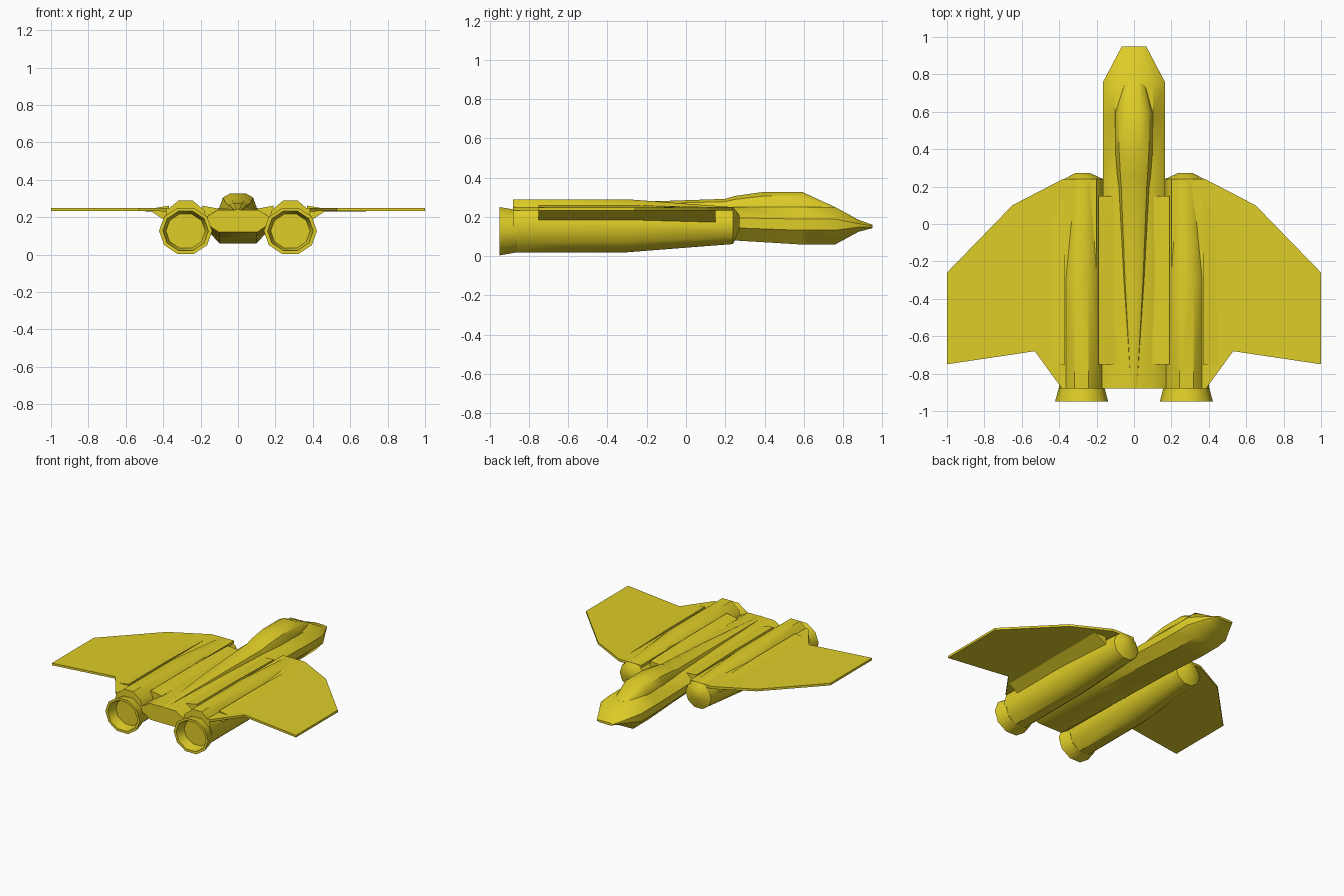
import bpy, bmesh, math

if "Cube" in bpy.data.objects:
    bpy.data.objects.remove(bpy.data.objects["Cube"])

# One yellow paint for the whole aircraft
yellow = bpy.data.materials.new("yellow paint")
yellow.diffuse_color = (0.74, 0.61, 0.02, 1)
yellow.use_nodes = True
yellow.node_tree.nodes["Principled BSDF"].inputs["Base Color"].default_value = yellow.diffuse_color


def finish(name, bm, angle=40):
    bmesh.ops.recalc_face_normals(bm, faces=bm.faces)
    me = bpy.data.meshes.new(name)
    bm.to_mesh(me)
    bm.free()
    me.materials.append(yellow)
    ob = bpy.data.objects.new(name, me)
    bpy.context.collection.objects.link(ob)
    bpy.ops.object.select_all(action='DESELECT')
    ob.select_set(True)
    bpy.context.view_layer.objects.active = ob
    bpy.ops.object.shade_smooth_by_angle(angle=math.radians(angle))
    return ob


def loft(name, rings, angle=40):
    """Skin a list of equal-length point rings and cap both ends."""
    bm = bmesh.new()
    vs = [[bm.verts.new(p) for p in r] for r in rings]
    n = len(vs[0])
    for a, b in zip(vs, vs[1:]):
        for i in range(n):
            j = (i + 1) % n
            bm.faces.new((a[i], a[j], b[j], b[i]))
    bm.faces.new(vs[0])
    bm.faces.new(vs[-1])
    return finish(name, bm, angle)


def mirror(ob):
    m = ob.modifiers.new("mirror", 'MIRROR')
    m.use_axis[0] = True


def decagon(y, rx, z0, z1, cx=0.28):
    zc, rz = (z0 + z1) / 2, (z1 - z0) / 2 / math.sin(math.radians(72))
    return [(cx + rx * math.cos(math.radians(36 * k)), y,
             zc + rz * math.sin(math.radians(36 * k))) for k in range(10)]


def symmetric(y, half):
    """Full ring from right-half (x, z) points, listed bottom to top."""
    return [(x, y, z) for x, z in half] + [(-x, y, z) for x, z in reversed(half)]


# Fuselage: y, half width, bottom, top
stations = [(0.95, 0.065, 0.143, 0.16), (0.88, 0.102, 0.125, 0.185),
            (0.76, 0.165, 0.06, 0.25), (0.58, 0.165, 0.06, 0.25),
            (0.25, 0.165, 0.08, 0.25), (-0.3, 0.17, 0.10, 0.25),
            (-0.88, 0.17, 0.12, 0.24)]
loft("fuselage", [symmetric(y, [(w * .6, b), (w, b + (t - b) * .38),
                                (w, b + (t - b) * .68), (w * .62, t)])
                  for y, w, b, t in stations])

# Canopy running back into a fading spine: y, half width, top
spine = [(0.77, 0.06, 0.245), (0.59, 0.10, 0.328), (0.40, 0.10, 0.328),
         (0.25, 0.09, 0.307), (0.2, 0.085, 0.292), (-0.3, 0.06, 0.275),
         (-0.88, 0.02, 0.243)]
loft("canopy_and_spine", [symmetric(y, [(w, 0.225), (w, 0.22 + (t - 0.22) * .3),
                                        (w * .8, 0.22 + (t - 0.22) * .8), (w * .4, t)])
                          for y, w, t in spine])

# Engine nacelles with domed fronts
mirror(loft("nacelle", [decagon(0.272, 0.04, 0.14, 0.21, 0.275),
                        decagon(0.24, 0.105, 0.062, 0.25, 0.27),
                        decagon(-0.3, 0.122, 0.02, 0.29),
                        decagon(-0.88, 0.122, 0.02, 0.29)]))

# Flared nozzles with hollow ends
mirror(loft("nozzle", [decagon(-0.86, 0.118, 0.02, 0.235),
                       decagon(-0.95, 0.142, 0.004, 0.25),
                       decagon(-0.95, 0.122, 0.022, 0.233),
                       decagon(-0.90, 0.11, 0.03, 0.222),
                       decagon(-0.82, 0.09, 0.05, 0.205)]))

# Flat wings, slightly thicker at the root
outline = [(0.2, 0.24), (0.38, 0.24), (0.65, 0.10), (1.0, -0.26),
           (1.0, -0.75), (0.53, -0.68), (0.385, -0.88), (0.2, -0.88)]


def wing_ring(top):
    return [(x, y, 0.241 + (0.008 + 0.006 * max(0, 0.55 - x)) * (1 if top else -1))
            for x, y in outline]


mirror(loft("wing", [wing_ring(False), wing_ring(True)]))

# Sloping fairings blending each nacelle into the wing and the centre body
for name, x0, x1, low in (("outer_fairing", 0.37, 0.47, 0.17), ("inner_fairing", 0.19, 0.10, 0.13)):
    mirror(loft(name, [[(x0, y, low), (x1, y, 0.235), (x1, y, 0.245), (x0, y, top)]
                       for y, top in ((0.15, 0.25), (-0.3, 0.262), (-0.75, 0.262))]))
